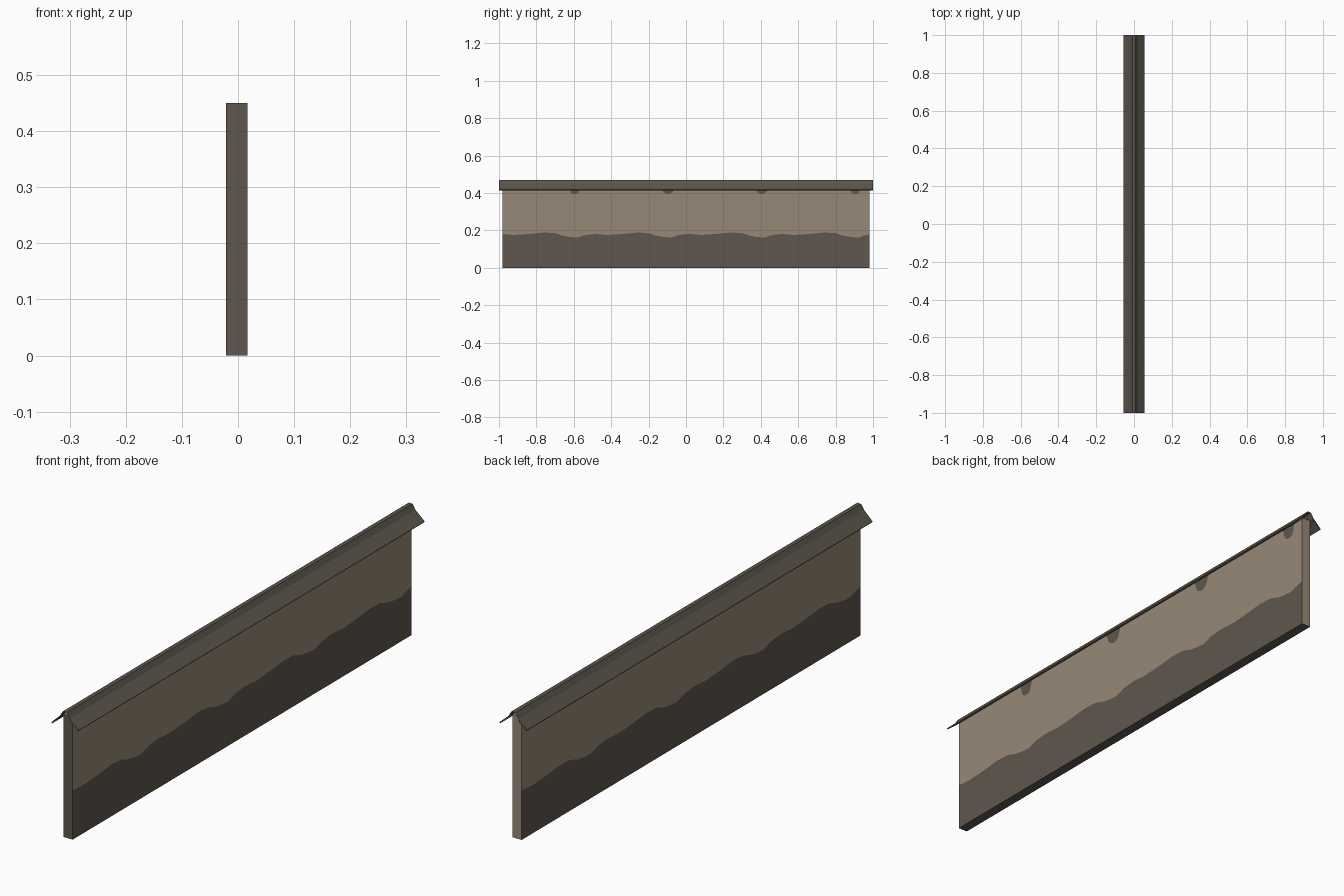
import bpy, bmesh, math

if "Cube" in bpy.data.objects:
    bpy.data.objects.remove(bpy.data.objects["Cube"])


def material(name, rgb):
    m = bpy.data.materials.new(name)
    m.diffuse_color = (*rgb, 1.0)
    m.use_nodes = True
    m.node_tree.nodes["Principled BSDF"].inputs["Base Color"].default_value = m.diffuse_color
    return m


LIGHT = material("light_plaster_brown", (0.31, 0.25, 0.185))
DARK = material("dark_damp_brown", (0.112, 0.096, 0.077))
ROOF = material("dark_coping_brown", (0.105, 0.090, 0.072))


def finish(bm, name, mats):
    mesh = bpy.data.meshes.new(name)
    bm.to_mesh(mesh)
    bm.free()
    for m in mats:
        mesh.materials.append(m)
    ob = bpy.data.objects.new(name, mesh)
    bpy.context.collection.objects.link(ob)
    return ob


# Pattern repeating every half unit: (phase, height of damp line)
WAVE = [(0.0, 0.165), (0.04, 0.162), (0.08, 0.176), (0.14, 0.181),
        (0.20, 0.176), (0.28, 0.181), (0.36, 0.189), (0.42, 0.186),
        (0.46, 0.172), (0.5, 0.165)]


def damp_height(y):
    p = (y + 0.62) % 0.5
    for (a, za), (b, zb) in zip(WAVE, WAVE[1:]):
        if a <= p <= b:
            return za + (zb - za) * (p - a) / (b - a)
    return 0.175


def drip_height(y):
    # small dark stains just under the coping
    d = abs((y + 0.595 + 0.25) % 0.5 - 0.25)
    return 0.45 if d > 0.032 else 0.394 + 0.02 * (d / 0.032) ** 2


# Wall: a strip of quads per side, stained along the bottom
XL, XR, YE, TOP, N = -0.021, 0.017, 0.98, 0.45, 140
bm = bmesh.new()


def quad(pts, index):
    f = bm.faces.new([bm.verts.new(p) for p in pts])
    f.material_index = index


ys = [-YE + 2 * YE * i / N for i in range(N + 1)]
for y0, y1 in zip(ys, ys[1:]):
    for x, s in ((XR, 1), (XL, -1)):
        rows = [((0, damp_height(s * y0)), (0, damp_height(s * y1)), 1),
                None, None]
        w0, w1 = damp_height(s * y0), damp_height(s * y1)
        d0, d1 = drip_height(s * y0), drip_height(s * y1)
        for a0, b0, a1, b1, mat in ((0, w0, 0, w1, 1),
                                    (w0, d0, w1, d1, 0),
                                    (d0, TOP, d1, TOP, 1)):
            if b0 - a0 < 1e-5 and b1 - a1 < 1e-5:
                continue
            pts = [(x, y0, a0), (x, y1, a1), (x, y1, b1), (x, y0, b0)]
            quad(pts if s == 1 else pts[::-1], mat)
    quad([(XL, y0, TOP), (XR, y0, TOP), (XR, y1, TOP), (XL, y1, TOP)], 0)
    quad([(XL, y0, 0), (XL, y1, 0), (XR, y1, 0), (XR, y0, 0)], 1)
# Front end dark, back end light
quad([(XL, -YE, 0), (XR, -YE, 0), (XR, -YE, TOP), (XL, -YE, TOP)], 1)
quad([(XR, YE, 0), (XL, YE, 0), (XL, YE, TOP), (XR, YE, TOP)], 0)
bmesh.ops.remove_doubles(bm, verts=bm.verts, dist=1e-5)
finish(bm, "wall", [LIGHT, DARK])

# Coping: folded open-ended skin with a second skin under each eave
profile = [(-0.021, 0.443), (-0.053, 0.414), (-0.0555, 0.418),
           (-0.021, 0.451), (-0.009, 0.470), (0.007, 0.470),
           (0.018, 0.451), (0.056, 0.418), (0.053, 0.414), (0.017, 0.443)]
bm = bmesh.new()
a = [bm.verts.new((x, -1, z)) for x, z in profile]
b = [bm.verts.new((x, 1, z)) for x, z in profile]
for i in range(len(profile) - 1):
    bm.faces.new((a[i], a[i + 1], b[i + 1], b[i]))
finish(bm, "coping", [ROOF])
